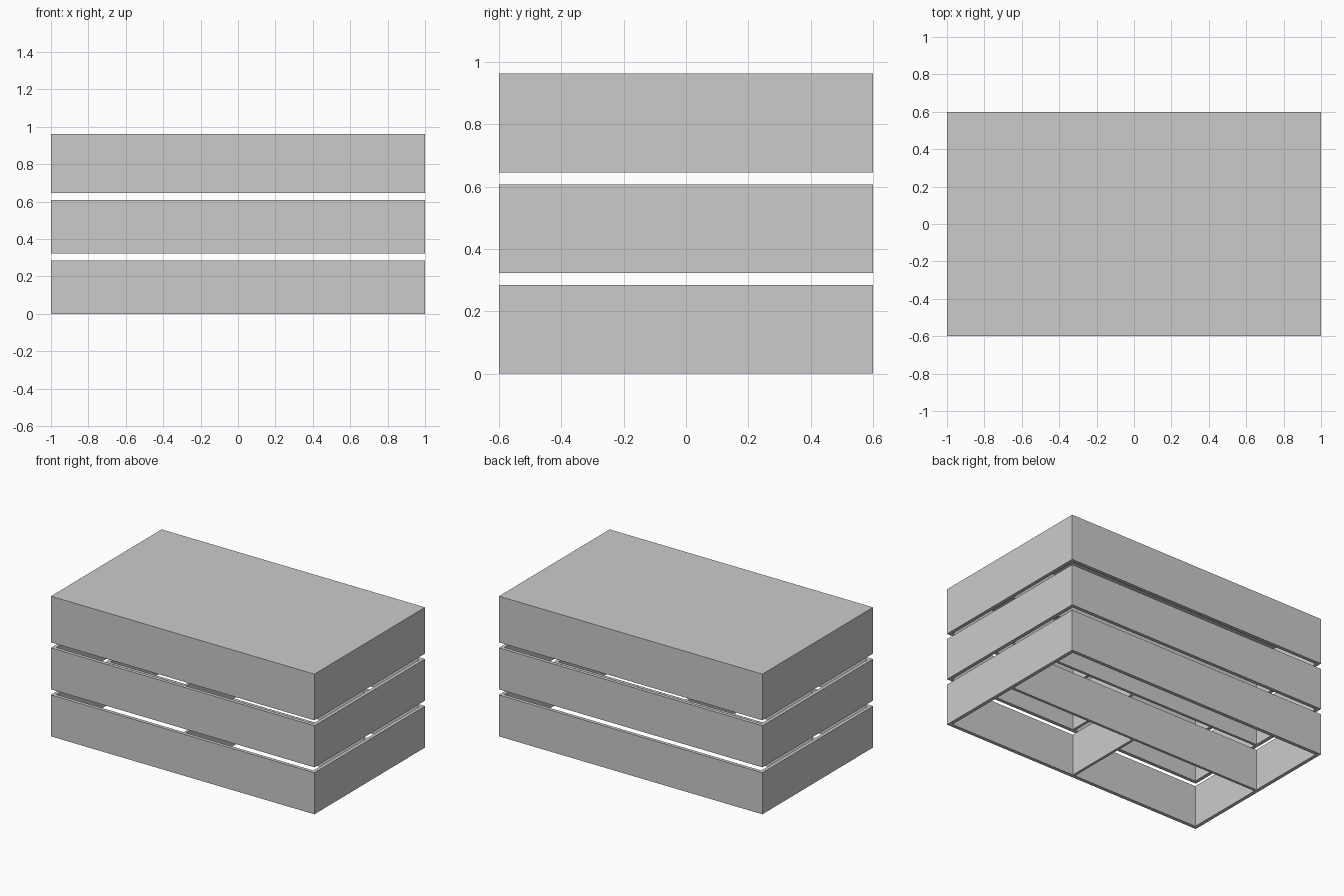
import bpy

if "Cube" in bpy.data.objects:
    bpy.data.objects.remove(bpy.data.objects["Cube"])

L, W = 2.0, 1.2          # footprint
H, PITCH = 0.285, 0.3225  # wall height and storey spacing
T, D = 0.024, 0.018      # outer wall and divider thickness
TOP = 0.962


def box(name, x0, x1, y0, y1, z0, z1):
    bpy.ops.mesh.primitive_cube_add(
        size=1, location=((x0 + x1) / 2, (y0 + y1) / 2, (z0 + z1) / 2))
    ob = bpy.context.object
    ob.name = name
    ob.scale = (x1 - x0, y1 - y0, z1 - z0)
    return ob


hx, hy = L / 2, W / 2
for i in range(3):
    z0 = i * PITCH
    z1 = z0 + H
    n = f"tier_{i + 1}_"
    # Outer walls
    box(n + "front_wall", -hx, hx, -hy, -hy + T, z0, z1)
    box(n + "back_wall", -hx, hx, hy - T, hy, z0, z1)
    box(n + "left_wall", -hx, -hx + T, -hy + T, hy - T, z0, z1)
    box(n + "right_wall", hx - T, hx, -hy + T, hy - T, z0, z1)
    # T-shaped inner dividers: one lengthwise, one across the front half
    box(n + "long_divider", -hx + T, hx - T, -D / 2, D / 2, z0, z1)
    box(n + "cross_divider", -D / 2, D / 2, -hy + T, -D / 2, z0, z1)

# Lid closing the top tier
box("lid", -hx, hx, -hy, hy, 2 * PITCH + H, TOP)
